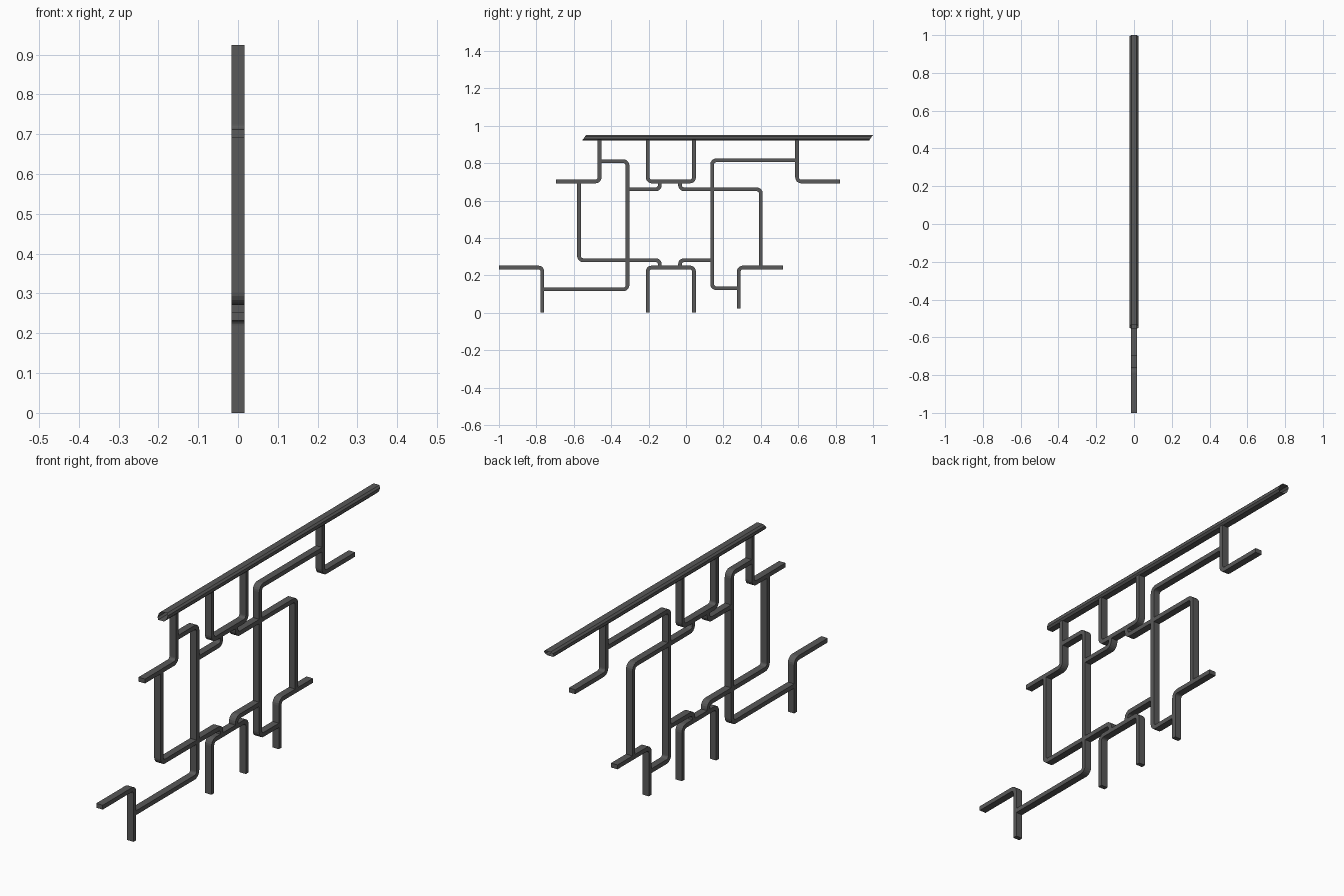
import bpy, bmesh, math
from mathutils import Vector

if "Cube" in bpy.data.objects:
    bpy.data.objects.remove(bpy.data.objects["Cube"])

steel = bpy.data.materials.new("dark grey steel")
steel.diffuse_color = (0.1, 0.1, 0.1, 1)
steel.use_nodes = True
steel.node_tree.nodes["Principled BSDF"].inputs["Base Color"].default_value = steel.diffuse_color
HX, HT, R = 0.0163, 0.01, 0.022   # half width in x, half thickness, bend radius


def make_object(name, bm):
    bmesh.ops.recalc_face_normals(bm, faces=bm.faces)
    me = bpy.data.meshes.new(name)
    bm.to_mesh(me)
    bm.free()
    me.materials.append(steel)
    ob = bpy.data.objects.new(name, me)
    bpy.context.collection.objects.link(ob)
    return ob


def round_path(pts, steps=5):
    """Replace each inner corner of a (y, z) path by a small arc."""
    pts = [Vector(p) for p in pts]
    out = [pts[0]]
    for a, b, c in zip(pts, pts[1:], pts[2:]):
        u, v = (a - b), (c - b)
        r = min(R, u.length * 0.55, v.length * 0.55)
        u, v = u.normalized() * r, v.normalized() * r
        for i in range(steps + 1):
            t = math.pi / 2 * i / steps
            out.append(b + u * (1 - math.sin(t)) + v * (1 - math.cos(t)))
    out.append(pts[-1])
    return out


def bar(name, pts):
    """Sweep a flat rectangular bar along the path."""
    path = round_path(pts)
    bm = bmesh.new()
    rings = []
    for i, p in enumerate(path):
        d0 = (path[i] - path[i - 1]).normalized() if i else None
        d1 = (path[i + 1] - path[i]).normalized() if i < len(path) - 1 else None
        d0, d1 = d0 or d1, d1 or d0
        t = (d0 + d1).normalized()
        n = Vector((-t.y, t.x)) * (HT / max(t.dot(d0), 0.5))
        rings.append([bm.verts.new((x, *(p + n * s)))
                      for x, s in ((-HX, -1), (HX, -1), (HX, 1), (-HX, 1))])
    for a, b in zip(rings, rings[1:]):
        for k in range(4):
            bm.faces.new((a[k], a[(k + 1) % 4], b[(k + 1) % 4], b[k]))
    bm.faces.new(rings[0])
    bm.faces.new(rings[-1])
    make_object(name, bm)


# Bent bars, as (y, z) centre lines
bars = {
    "left_upper_bracket": [(-0.695, 0.702), (-0.462, 0.702), (-0.462, 0.924)],
    "left_long_bend": [(-0.462, 0.81), (-0.313, 0.81), (-0.313, 0.125), (-0.768, 0.125)],
    "left_lower_bracket": [(-1.0, 0.242), (-0.768, 0.242), (-0.768, 0)],
    "left_side_bar": [(-0.572, 0.702), (-0.572, 0.281), (-0.14, 0.281), (-0.14, 0.242)],
    "centre_lower_arch": [(-0.205, 0), (-0.205, 0.242), (0.043, 0.242), (0.043, 0)],
    "centre_lower_link": [(-0.032, 0.242), (-0.032, 0.281), (0.14, 0.281)],
    "right_long_bend": [(0.594, 0.815), (0.14, 0.815), (0.14, 0.131), (0.282, 0.131)],
    "right_lower_bracket": [(0.282, 0.022), (0.282, 0.242), (0.518, 0.242)],
    "right_side_bar": [(0.4, 0.242), (0.4, 0.66), (-0.032, 0.66), (-0.032, 0.702)],
    "centre_upper_arch": [(-0.205, 0.924), (-0.205, 0.702), (0.043, 0.702), (0.043, 0.924)],
    "centre_upper_link": [(-0.14, 0.702), (-0.14, 0.66), (-0.313, 0.66)],
    "right_upper_bracket": [(0.594, 0.924), (0.594, 0.702), (0.823, 0.702)],
}
for name, pts in bars.items():
    bar(name, pts)

# Handrail: chamfered open tube with slanted ends
W, Z0, Z1, C = 0.0225, 0.921, 0.951, 0.008
profile = [(-W + C, Z0), (W - C, Z0), (W, Z0 + C), (W, Z1 - C),
           (W - C, Z1), (-W + C, Z1), (-W, Z1 - C), (-W, Z0 + C)]
bm = bmesh.new()
ends = [[bm.verts.new((x, y + (z - Z0) * 0.7, z)) for x, z in profile]
        for y in (-0.555, 0.979)]
for k in range(8):
    j = (k + 1) % 8
    bm.faces.new((ends[0][k], ends[0][j], ends[1][j], ends[1][k]))
make_object("handrail", bm)
